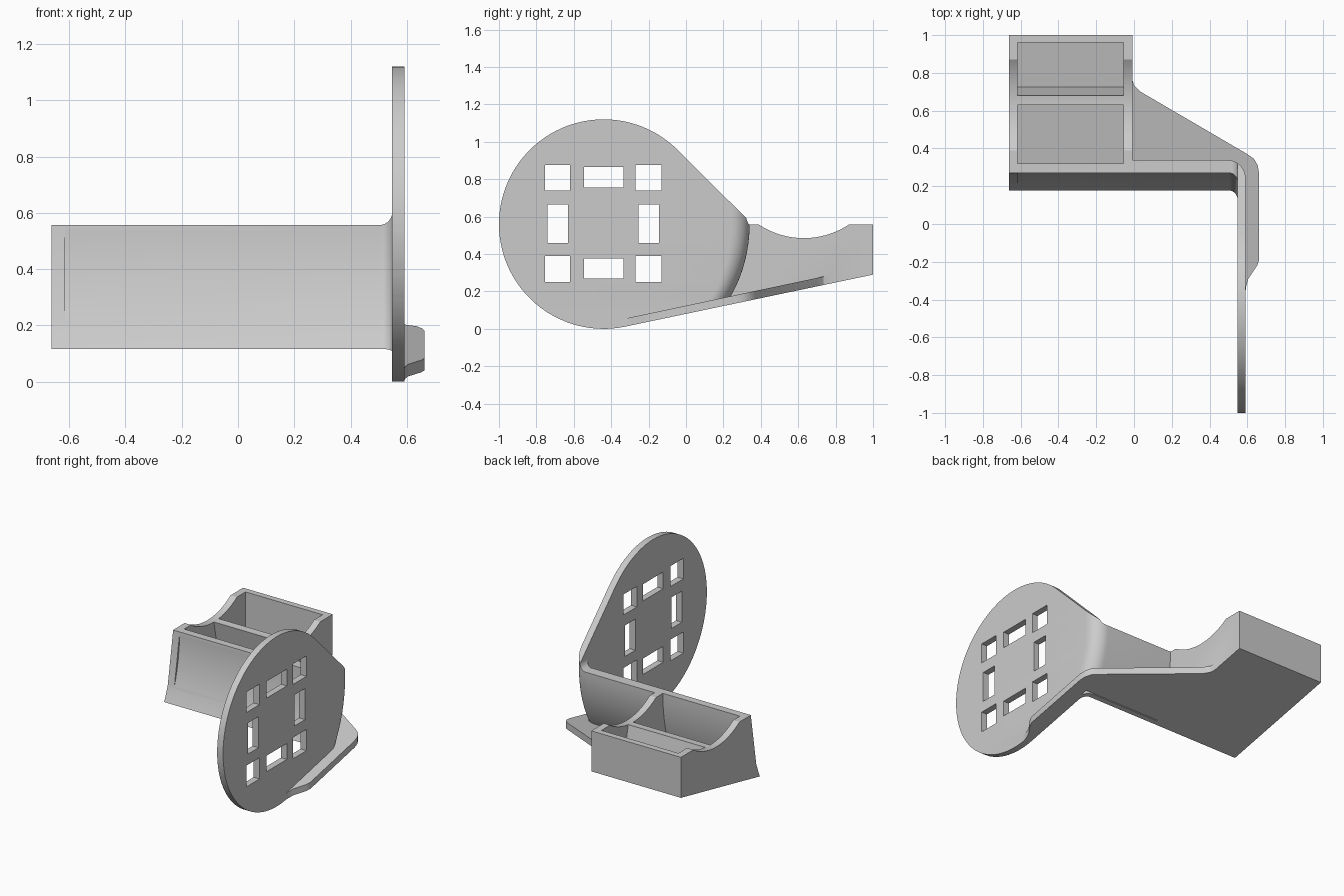
import bpy, bmesh, math

if "Cube" in bpy.data.objects:
    bpy.data.objects.remove(bpy.data.objects["Cube"])

grey = bpy.data.materials.new("plain grey")
grey.diffuse_color = (0.6, 0.6, 0.6, 1)
grey.use_nodes = True
grey.node_tree.nodes["Principled BSDF"].inputs["Base Color"].default_value = grey.diffuse_color
TOP = 0.557
SLOPE = 0.212


def bottom(y):
    return 0.01 + SLOPE * (y + 0.32)


def bowed(y_top, r, z):
    # y of a curved wall face, vertical at the top, leaning forward below, straight under the base
    d = max(min(z - TOP, 0), -0.45)
    return y_top - r + math.sqrt(r * r - d * d)


def outer(z):
    return bowed(0.34, 0.78, z)


def inner(z):
    return bowed(0.27, 1.09, z)


def arc(cx, cy, r, a0, a1, n):
    return [(cx + r * math.cos(math.radians(a0 + (a1 - a0) * i / n)),
             cy + r * math.sin(math.radians(a0 + (a1 - a0) * i / n))) for i in range(n + 1)]


def loft(name, rings):
    bm = bmesh.new()
    vs = [[bm.verts.new(p) for p in ring] for ring in rings]
    n = len(vs[0])
    for a, b in zip(vs, vs[1:]):
        for i in range(n):
            bm.faces.new((a[i], a[(i + 1) % n], b[(i + 1) % n], b[i]))
    bm.faces.new(vs[0])
    bm.faces.new(vs[-1])
    bmesh.ops.recalc_face_normals(bm, faces=bm.faces)
    if bm.calc_volume(signed=True) < 0:
        bmesh.ops.reverse_faces(bm, faces=bm.faces)
    me = bpy.data.meshes.new(name)
    bm.to_mesh(me)
    bm.free()
    me.materials.append(grey)
    ob = bpy.data.objects.new(name, me)
    bpy.context.collection.objects.link(ob)
    return ob


def side_extrude(name, pts, x0, x1):
    return loft(name, [[(x, y, z) for y, z in pts] for x in (x0, x1)])


def combine(target, other, op):
    m = target.modifiers.new("bool", "BOOLEAN")
    m.object, m.operation, m.solver = other, op, "EXACT"
    bpy.context.view_layer.objects.active = target
    bpy.ops.object.modifier_apply(modifier=m.name)
    bpy.data.objects.remove(other)


# bowed wall and upright plate, one filleted L in plan
levels = [-0.1] + [0.107 + (TOP - 0.107) * i / 20 for i in range(21)] + [1.2]
rings = []
for z in levels:
    yo, yi = outer(z), inner(z)
    plan = [(-0.7, yo)] + arc(0.491, yo - 0.1, 0.1, 90, 0, 10) + [(0.591, -1.1), (0.548, -1.1)]
    plan += arc(0.503, yi - 0.045, 0.045, 0, 90, 8) + [(-0.7, yi)]
    rings.append([(x, y, z) for x, y in plan])
bracket = loft("wall_bracket", rings)

# block for the two-pocket tray
zs = [-0.12] + [0.107 + (TOP - 0.107) * i / 16 for i in range(17)] + [0.7]
block = [((outer(z) + inner(z)) / 2, z) for z in zs] + [(1.1, 0.7), (1.1, -0.12)]
combine(bracket, side_extrude("tray_block", block, -0.73, -0.009), "UNION")

# flat strip closing the hollow at the free end of the wall
strip = [(inner(0.215), 0.215), (inner(0.55), 0.55), (0.295, 0.55), (0.25, 0.215)]
combine(bracket, side_extrude("end_strip", strip, -0.75, -0.615), "UNION")

# sloping gusset under the wall
plan = [(-0.03, 0.8), (-0.01, 0.77), (0, 0.735), (0.035, 0.7), (0.6, 0.37), (0.635, 0.345),
        (0.655, 0.31), (0.662, 0.27), (0.662, -0.19), (0.652, -0.22), (0.605, -0.29), (0.594, -0.33),
        (0.589, -0.37), (0.565, -0.37), (0.565, 0.215), (-0.03, 0.215)]
gusset = loft("gusset", [[(x, y, -0.14) for x, y in plan],
                         [(x, y, bottom(y) + 0.046) for x, y in plan]])
combine(bracket, gusset, "UNION")

# trim the wall top, leaving a small rounded rise at the plate
trim = [(-0.9, TOP), (0.5, TOP)] + arc(0.503, TOP + 0.045, 0.045, -80, 0, 6) + [(0.548, 1.4), (-0.9, 1.4)]
combine(bracket, loft("top_trim", [[(x, y, z) for x, z in trim] for y in (0.0, 1.3)]), "DIFFERENCE")

# side silhouette: disc, slanted shoulder, scooped tray top, sloping base
outline = arc(-0.44, 0.56, 0.56, 45, 282, 72) + [(1, bottom(1)), (1, 0.6)]
outline += arc(0.63, 0.921, 0.436, -53, -127, 24) + [(0.352, 0.562)]
combine(bracket, side_extrude("silhouette", outline, -0.663, 0.8), "INTERSECT")

# tray pockets
floor = 0.045


def divider(y, z):
    return y - SLOPE * (z - 0.485)


zs = [0.173 + (TOP - 0.173) * i / 14 for i in range(15)] + [0.75]
front = [(inner(z) + 0.05, z) for z in zs]
front += [(divider(0.63, 0.75), 0.75), (0.675, bottom(0.675) + floor)]
rear = [(divider(0.68, 0.75), 0.75), (0.96, 0.75), (0.96, bottom(0.96) + floor),
        (0.725, bottom(0.725) + floor)]
for pts in (front, rear):
    combine(bracket, side_extrude("pocket", pts, -0.617, -0.055), "DIFFERENCE")

# plate windows, as y range and z range
windows = [(y0, y1, z0, z1) for y0, y1 in ((-0.755, -0.62), (-0.27, -0.13))
           for z0, z1 in ((0.25, 0.39), (0.74, 0.875))]
windows += [(-0.545, -0.335, 0.27, 0.375), (-0.545, -0.335, 0.755, 0.865),
            (-0.74, -0.63, 0.46, 0.665), (-0.255, -0.145, 0.46, 0.665)]
for y0, y1, z0, z1 in windows:
    combine(bracket, side_extrude("window", [(y0, z0), (y1, z0), (y1, z1), (y0, z1)], 0.5, 0.64), "DIFFERENCE")

bpy.ops.object.select_all(action="DESELECT")
bracket.select_set(True)
bpy.context.view_layer.objects.active = bracket
bpy.ops.object.shade_smooth_by_angle(angle=math.radians(25))
